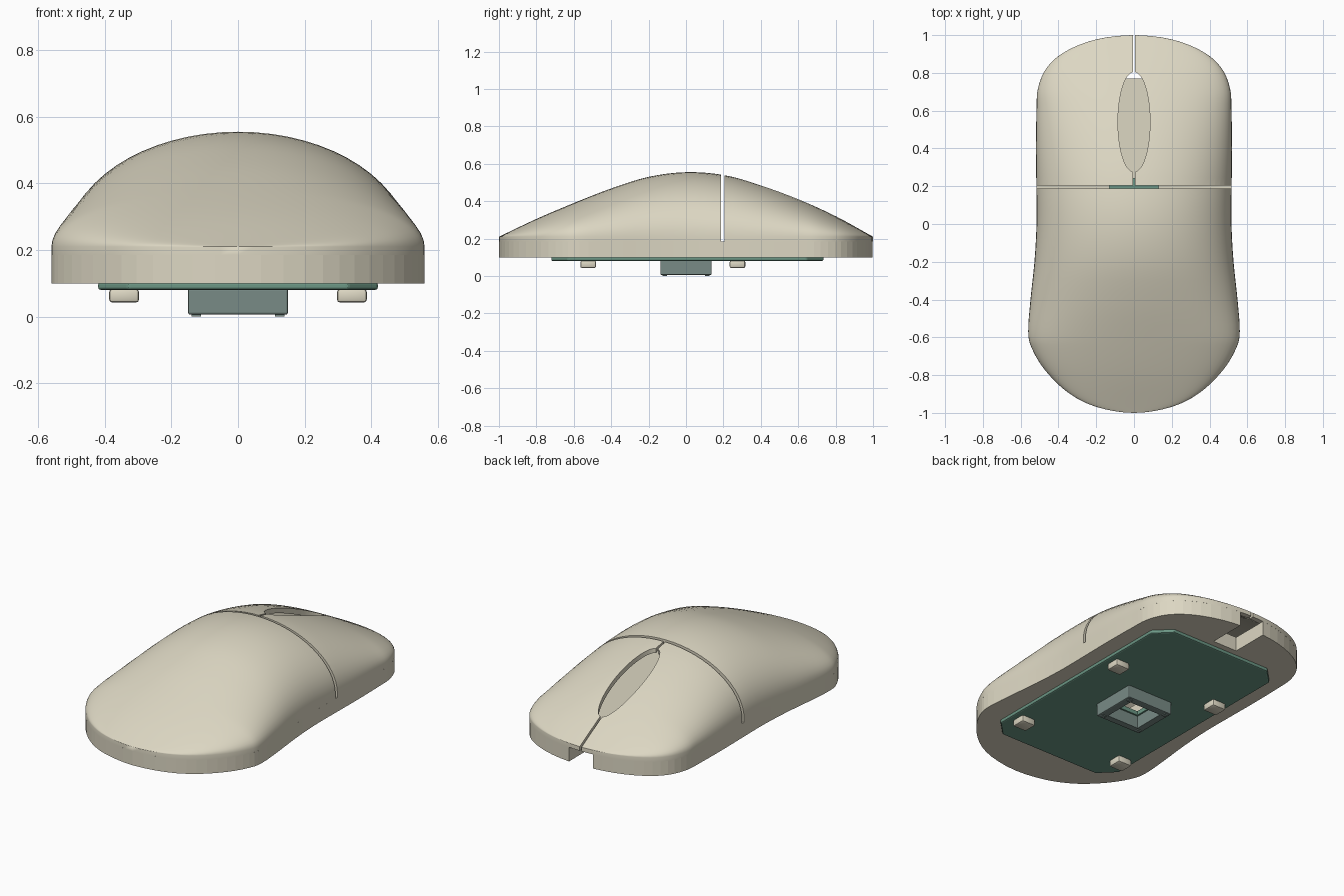
import bpy, bmesh, math

if "Cube" in bpy.data.objects:
    bpy.data.objects.remove(bpy.data.objects["Cube"])

def material(name, rgb):
    m = bpy.data.materials.new(name)
    m.diffuse_color = (*rgb, 1)
    m.use_nodes = True
    m.node_tree.nodes["Principled BSDF"].inputs["Base Color"].default_value = m.diffuse_color
    return m

BEIGE = material("beige_plastic", (0.72, 0.68, 0.545))
GREEN = material("green_plate", (0.15, 0.31, 0.235))
TEAL = material("grey_teal", (0.19, 0.26, 0.24))

# Half outline of the body (x, y) from tail to nose, and ridge heights every 0.2 in y
SIDE = [(0, -1), (.2, -.968), (.35, -.892), (.47, -.775), (.54, -.66), (.56, -.57),
        (.548, -.4), (.527, -.2), (.516, 0), (.517, .2), (.519, .4), (.516, .6),
        (.508, .72), (.46, .83), (.36, .915), (.2, .977), (0, 1)]
RIDGE = [.21, .305, .39, .468, .53, .555, .54, .487, .413, .32, .21]
SEAM, RIM = .185, .21

def cubic(a, b, c, d, t):
    return .5 * (2*b + (c - a)*t + (2*a - 5*b + 4*c - d)*t*t + (3*b - a - 3*c + d)*t**3)

def outline(steps=4):
    p = [(-SIDE[1][0], SIDE[1][1])] + SIDE + [(-SIDE[-2][0], SIDE[-2][1])]
    pts = []
    for i in range(len(SIDE) - 1):
        for k in range(steps):
            pts.append(tuple(cubic(*[q[j] for q in p[i:i + 4]], k / steps) for j in (0, 1)))
    return pts + [SIDE[-1]]

def ridge(y):
    f = min(max((y + 1) / .2, 0), 9.9999)
    r = [2*RIDGE[0] - RIDGE[1]] + RIDGE + [2*RIDGE[-1] - RIDGE[-2]]
    i = int(f) if y < 1 else 9
    return cubic(*r[i:i + 4], f - i if y < 1 else 1)

def make(name, bm, mat):
    bmesh.ops.recalc_face_normals(bm, faces=bm.faces[:])
    me = bpy.data.meshes.new(name)
    bm.to_mesh(me)
    bm.free()
    ob = bpy.data.objects.new(name, me)
    bpy.context.collection.objects.link(ob)
    me.materials.append(mat)
    return ob

def prism(name, pts, z0, z1, mat=BEIGE):
    bm = bmesh.new()
    lo = [bm.verts.new((x, y, z0)) for x, y in pts]
    hi = [bm.verts.new((x, y, z1)) for x, y in pts]
    bm.faces.new(lo[::-1])
    bm.faces.new(hi)
    n = len(pts)
    for i in range(n):
        j = (i + 1) % n
        bm.faces.new((lo[i], lo[j], hi[j], hi[i]))
    return make(name, bm, mat)

def box(name, x0, x1, y0, y1, z0, z1, mat=BEIGE):
    return prism(name, [(x0, y0), (x1, y0), (x1, y1), (x0, y1)], z0, z1, mat)

def dome(name, sx=1, sy=1, drop=0, low=SEAM, rim=RIM):
    # Loft of half-ellipse sections along the body
    bm = bmesh.new()
    rings, n = [], 32
    for w, y in outline():
        h = max(ridge(y) - drop, rim)
        sec = [(w, low)]
        sec += [(w * math.cos(math.pi*k/n), rim + (h - rim) * math.sin(math.pi*k/n)) for k in range(n + 1)]
        sec.append((-w, low))
        rings.append([bm.verts.new((x * sx, y * sy, z)) for x, z in sec])
    for a, b in zip(rings, rings[1:]):
        for i in range(len(a)):
            j = (i + 1) % len(a)
            bm.faces.new((a[i], a[j], b[j], b[i]))
    bmesh.ops.remove_doubles(bm, verts=bm.verts[:], dist=1e-5)
    return make(name, bm, BEIGE)

def bake(ob):
    bpy.context.view_layer.update()
    dg = bpy.context.evaluated_depsgraph_get()
    me = bpy.data.meshes.new_from_object(ob.evaluated_get(dg))
    ob.modifiers.clear()
    ob.data = me

def cut(ob, tool, op='DIFFERENCE'):
    m = ob.modifiers.new("cut", 'BOOLEAN')
    m.object, m.operation, m.solver = tool, op, 'EXACT'
    bake(ob)
    bpy.data.objects.remove(tool)

def bevel(ob, width, segs=2):
    m = ob.modifiers.new("bevel", 'BEVEL')
    m.width, m.segments = width, segs
    bake(ob)

def smooth(ob, angle=30):
    bpy.ops.object.select_all(action='DESELECT')
    ob.select_set(True)
    bpy.context.view_layer.objects.active = ob
    bpy.ops.object.shade_smooth_by_angle(angle=math.radians(angle))

# Hollow upper shell, split into palm rest and two buttons around the wheel opening
parts = {"palm_shell": (-2, 2, -2, .187), "left_button": (-2, -.006, .205, 2),
         "right_button": (.006, 2, .205, 2)}
for name, (x0, x1, y0, y1) in parts.items():
    shell = dome(name)
    cut(shell, dome("cavity", .95, .97, .025, .1, .2))
    cut(shell, box("region", x0, x1, y0, y1, 0, 1), 'INTERSECT')
    if name != "palm_shell":
        oval = [(.085 * math.cos(a), .54 + .265 * math.sin(a))
                for a in (math.tau * k / 48 for k in range(48))]
        cut(shell, prism("wheel_opening", oval, 0, 1))
    smooth(shell)

# Base slab with the cable notch and sensor window
half = outline(3)
base = prism("base", half + [(-x, y) for x, y in half[-2:0:-1]], .1, SEAM)
cut(base, box("cable_notch", -.08, .08, .77, 1.2, 0, .5))
cut(base, box("sensor_window", -.13, .13, -.2, .24, 0, .5))

# Chamfered bottom plate
X, Y0, Y1, C = .42, -.72, .735, .09
plate = prism("bottom_plate", [(-X + C, Y0), (X - C, Y0), (X, Y0 + C), (X, Y1 - C),
                               (X - C, Y1), (-X + C, Y1), (-X, Y1 - C), (-X, Y0 + C)], .08, .104, GREEN)
bevel(plate, .008)
cut(plate, box("plate_hole", -.095, .095, -.085, .085, 0, .5))

# Open sensor housing with corner pegs
housing = box("sensor_housing", -.15, .15, -.137, .137, .006, .085, TEAL)
bevel(housing, .006)
cut(housing, box("housing_hole", -.105, .105, -.095, .095, -.1, .5))
for sx in (-1, 1):
    for sy in (-1, 1):
        x, y = sx * .125, sy * .113
        box("housing_peg", x - .014, x + .014, y - .012, y + .012, 0, .01, TEAL)

# Four bevelled feet
for sx in (-1, 1):
    for y in (-.523, .275):
        foot = box("foot", sx*.342 - .045, sx*.342 + .045, y - .042, y + .042, .042, .083)
        bevel(foot, .01)
        smooth(foot)
